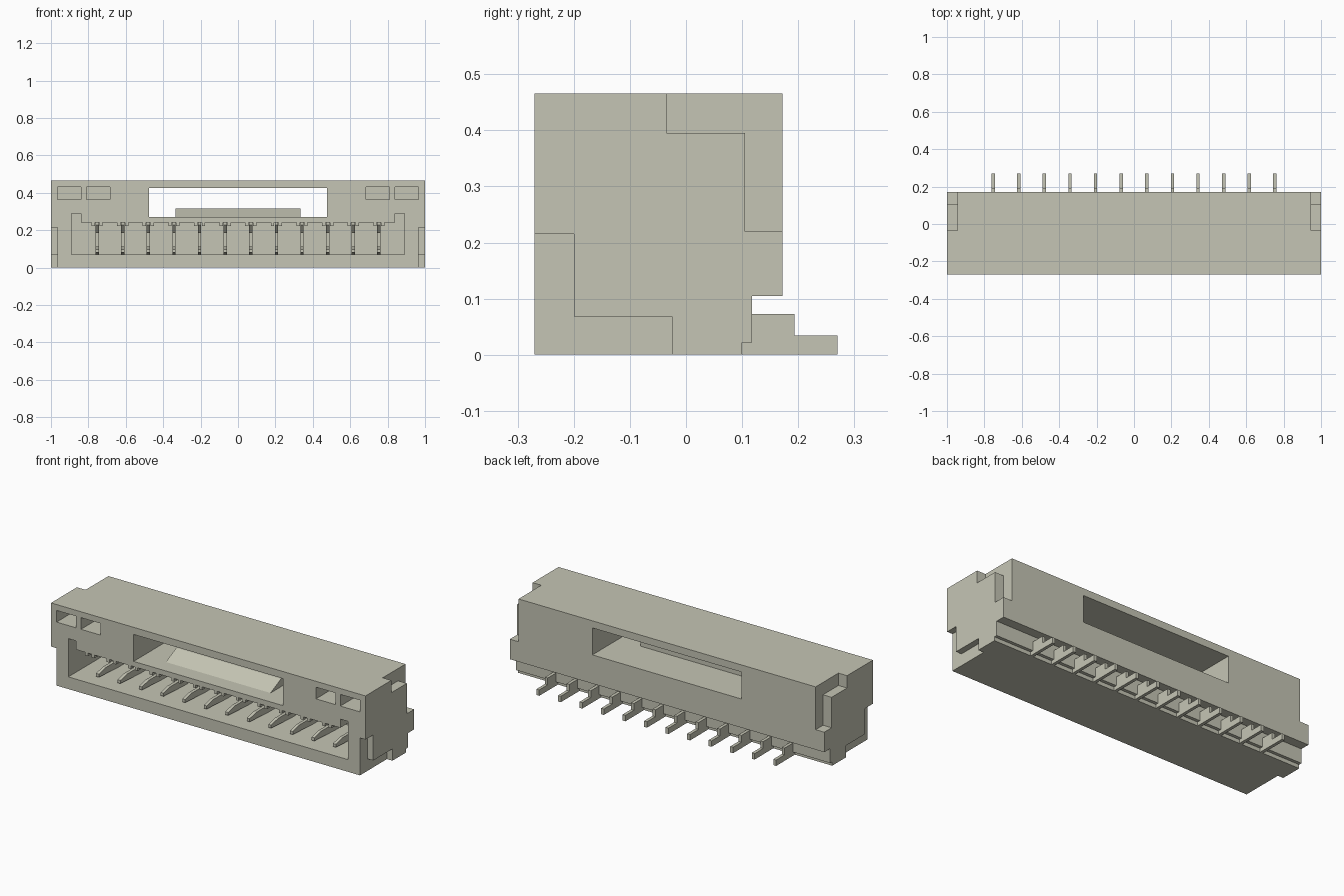
import bpy, bmesh

cube = bpy.data.objects.get("Cube")
if cube:
    bpy.data.objects.remove(cube, do_unlink=True)

# One warm grey plastic
plastic = bpy.data.materials.new("warm grey")
colour = (0.56, 0.56, 0.46, 1)
plastic.diffuse_color = colour
plastic.use_nodes = True
plastic.node_tree.nodes["Principled BSDF"].inputs["Base Color"].default_value = colour


def prism(name, pts, lo, hi, axis="x"):
    """Extrude a profile: (y, z) points along x, or (x, z) points along y."""
    place = (lambda p, d: (d, p[0], p[1])) if axis == "x" else (lambda p, d: (p[0], d, p[1]))
    bm = bmesh.new()
    a = [bm.verts.new(place(p, lo)) for p in pts]
    b = [bm.verts.new(place(p, hi)) for p in pts]
    bm.faces.new(a)
    bm.faces.new(b)
    for i in range(len(pts)):
        j = (i + 1) % len(pts)
        bm.faces.new((a[i], a[j], b[j], b[i]))
    bmesh.ops.recalc_face_normals(bm, faces=bm.faces)
    mesh = bpy.data.meshes.new(name)
    bm.to_mesh(mesh)
    bm.free()
    mesh.materials.append(plastic)
    obj = bpy.data.objects.new(name, mesh)
    bpy.context.scene.collection.objects.link(obj)
    return obj


def rect(a0, a1, z0, z1):
    return [(a0, z0), (a1, z0), (a1, z1), (a0, z1)]


def cut(obj, cutter):
    cutter.hide_render = True
    mod = obj.modifiers.new("cut", "BOOLEAN")
    mod.operation = "DIFFERENCE"
    mod.solver = "EXACT"
    mod.object = cutter
    bpy.context.view_layer.update()
    deps = bpy.context.evaluated_depsgraph_get()
    mesh = bpy.data.meshes.new_from_object(obj.evaluated_get(deps))
    obj.modifiers.clear()
    obj.data = mesh
    bpy.data.objects.remove(cutter, do_unlink=True)


FRONT, BACK, TOP = -0.27, 0.172, 0.466

# Housing with the stepped underside at the back
housing = prism("housing", [(FRONT, 0), (0.1, 0), (0.1, 0.022), (0.118, 0.022),
                            (0.118, 0.105), (BACK, 0.105), (BACK, TOP), (FRONT, TOP)], -1, 1)

# Contact cavity with a raised slot at each end
half = [(0.89, 0.07), (0.89, 0.29), (0.84, 0.29), (0.84, 0.24)]
cavity = half + [(-x, z) for x, z in reversed(half)]
cut(housing, prism("cavity_cutter", cavity, -0.4, 0.08, "y"))

# Latch window right through
cut(housing, prism("window_cutter", rect(-0.475, 0.475, 0.27, 0.425), -0.4, 0.4, "y"))

# End notches and front pockets, on both sides
front_notch = [(-0.4, -0.1), (-0.025, -0.1), (-0.025, 0.068), (-0.2, 0.068),
               (-0.2, 0.215), (-0.4, 0.215)]
back_notch = [(-0.035, 0.6), (-0.035, 0.395), (0.105, 0.395), (0.105, 0.22),
              (0.3, 0.22), (0.3, 0.6)]
for side in (-1, 1):
    cut(housing, prism("front_notch_cutter", front_notch, side * 0.965, side * 1.1))
    cut(housing, prism("back_notch_cutter", back_notch, side * 0.945, side * 1.1))
    for inner, outer in ((0.685, 0.81), (0.84, 0.965)):
        cut(housing, prism("pocket_cutter", rect(side * inner, side * outer, 0.365, 0.432),
                           -0.4, -0.13, "y"))

# Latch ramp on the window floor
prism("latch_ramp", [(-0.18, 0.265), (-0.06, 0.265), (-0.06, 0.315), (-0.085, 0.315),
                     (-0.18, 0.27)], -0.333, 0.333)

# Forked contacts with stepped solder tails, and guide teeth beside them
contact = [(0.27, 0), (0.27, 0.034), (0.193, 0.034), (0.193, 0.073), (0.112, 0.073),
           (0.112, 0.242), (-0.17, 0.242), (-0.17, 0.228), (-0.13, 0.185), (0.04, 0.2),
           (0.04, 0.112), (-0.14, 0.112), (-0.2, 0.098), (-0.2, 0.08), (0.06, 0.066),
           (0.1, 0.06), (0.1, 0)]
count, pitch = 12, 0.137
for i in range(count):
    x = (i - (count - 1) / 2) * pitch
    prism("contact", contact, x - 0.009, x + 0.009)
    for side in (-1, 1):
        prism("guide_tooth", rect(FRONT, 0.085, 0.222, 0.245),
              x + side * 0.012, x + side * 0.03)
